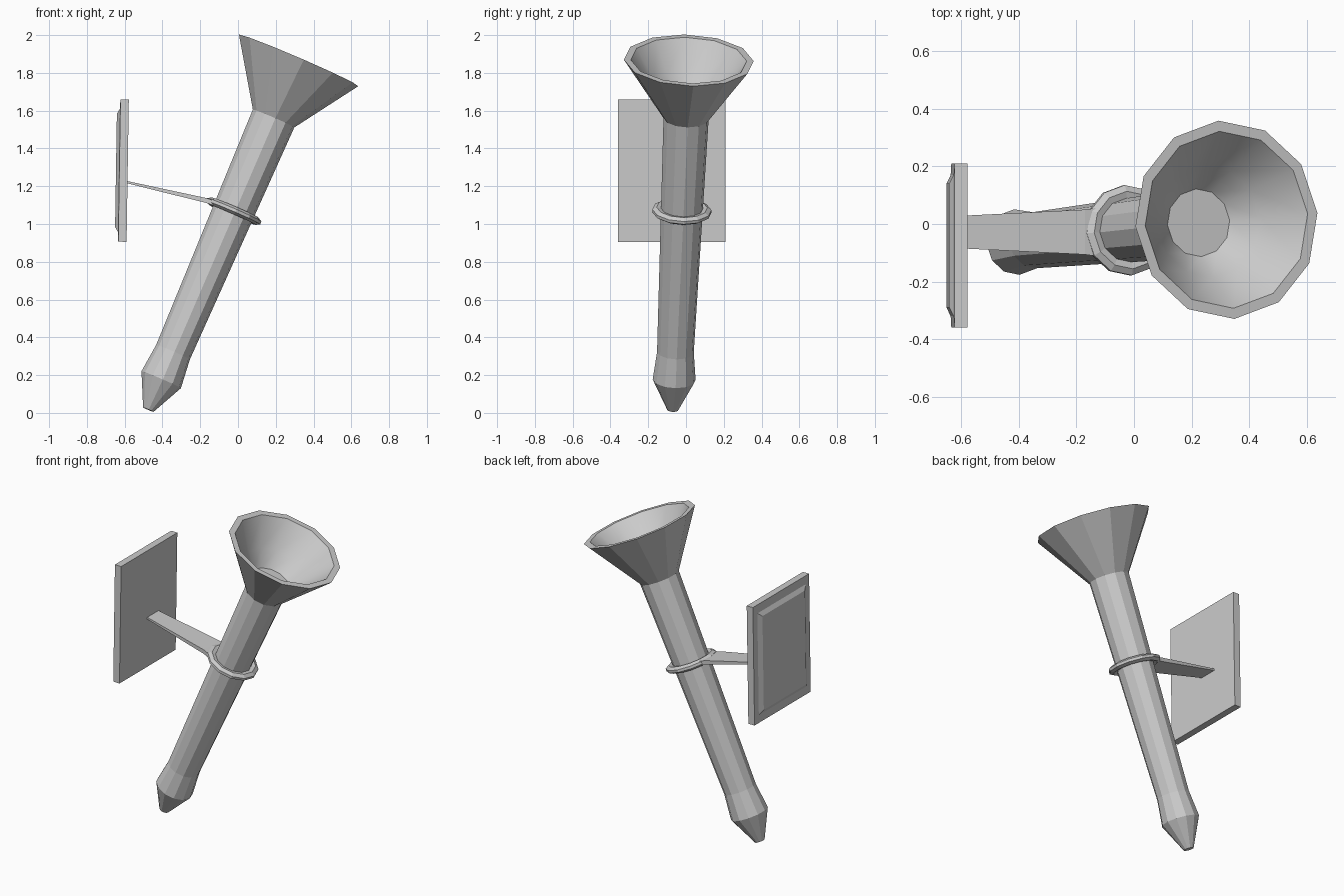
import bpy, bmesh, math
from mathutils import Vector, Matrix

if "Cube" in bpy.data.objects:
    bpy.data.objects.remove(bpy.data.objects["Cube"])

SIDES = 12
TIP = Vector((-0.475, -0.07, 0.017))       # lower end of the torch axis
AXIS = Vector((0.395, 0.042, 0.918)).normalized()
U = (Vector((1, 0, 0)) - AXIS * AXIS.x).normalized()
V = AXIS.cross(U)


def loft(name, rings, cap_start=True, cap_end=True, closed=False, smooth=False):
    """Skin a list of equally sized point rings."""
    bm = bmesh.new()
    rows = [[bm.verts.new(p) for p in r] for r in rings]
    n = len(rows[0])
    pairs = list(zip(rows, rows[1:]))
    if closed:
        pairs.append((rows[-1], rows[0]))
    for a, b in pairs:
        for i in range(n):
            j = (i + 1) % n
            f = bm.faces.new((a[i], a[j], b[j], b[i]))
            f.smooth = smooth
    if cap_start and not closed:
        bm.faces.new(rows[0][::-1])
    if cap_end and not closed:
        bm.faces.new(rows[-1])
    me = bpy.data.meshes.new(name)
    bm.to_mesh(me)
    bm.free()
    ob = bpy.data.objects.new(name, me)
    bpy.context.collection.objects.link(ob)
    return ob


def circle(r, t):
    """Ring of radius r around the tilted axis at distance t from the tip."""
    angles = [math.radians(5) + math.tau * i / SIDES for i in range(SIDES)]
    return [TIP + AXIS * t + U * (r * math.cos(a)) + V * (r * math.sin(a)) for a in angles]


def rect_x(x, hy, hz, cy=0, cz=0):
    return [Vector((x, cy + sy * hy, cz + sz * hz))
            for sy, sz in ((-1, -1), (1, -1), (1, 1), (-1, 1))]


# torch shaft with pointed foot and flared cup
loft("torch_body", [circle(r, t) for r, t in (
    (0.03, 0), (0.114, 0.173), (0.0975, 0.332), (0.12, 1.68),
    (0.345, 2.015), (0.308, 2.015))], cap_end=False)

# hollow inside of the cup
loft("cup_bowl", [circle(r, t) for r, t in (
    (0.308, 2.015), (0.195, 1.86), (0.118, 1.77))], cap_start=False, smooth=True)

# clamp ring round the shaft
loft("clamp_ring", [circle(r, 1.145 + d) for r, d in (
    (0.105, -0.014), (0.135, -0.021), (0.157, -0.008), (0.157, 0.008),
    (0.135, 0.021), (0.105, 0.014))], closed=True)

# flat tapered bracket arm
loft("bracket_arm", [rect_x(x, hy, hz, -0.028, z) for x, hy, hz, z in (
    (-0.59, 0.057, 0.006, 1.222), (-0.17, 0.078, 0.013, 1.125),
    (-0.12, 0.085, 0.013, 1.108))])

# wall plate with a shallow raised back
plate = loft("wall_plate", [rect_x(x, hy, hz) for x, hy, hz in (
    (-0.040, 0.215, 0.30), (-0.025, 0.245, 0.325),
    (-0.022, 0.285, 0.377), (0.022, 0.285, 0.377))])
plate.data.transform(Matrix.Translation((-0.606, -0.075, 1.283))
                     @ Matrix.Rotation(math.radians(0.9), 4, 'Y'))

# consistent outward normals on the solid parts
for ob in bpy.context.collection.objects:
    if ob.name == "cup_bowl":
        continue
    bm = bmesh.new()
    bm.from_mesh(ob.data)
    bmesh.ops.recalc_face_normals(bm, faces=bm.faces)
    bm.to_mesh(ob.data)
    bm.free()
